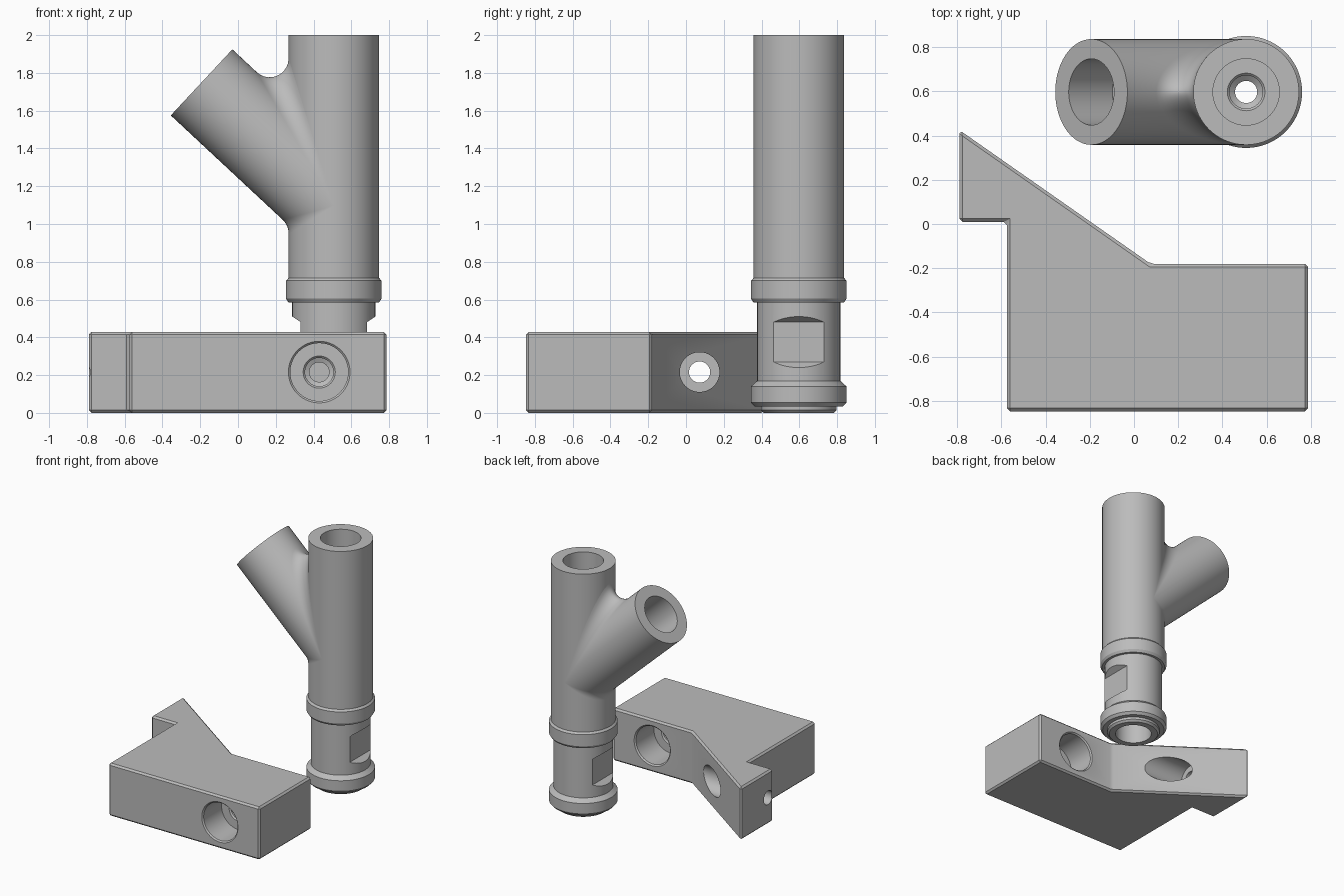
import bpy, bmesh
from math import sin, cos, pi, radians
from mathutils import Vector, Matrix

SEG = 96
if "Cube" in bpy.data.objects:
    bpy.data.objects.remove(bpy.data.objects["Cube"])

steel = bpy.data.materials.new("plain grey metal")
steel.use_nodes = True
GREY = (0.5, 0.5, 0.5, 1)
steel.diffuse_color = GREY
steel.node_tree.nodes["Principled BSDF"].inputs["Base Color"].default_value = GREY


def make_object(name, bm):
    bmesh.ops.remove_doubles(bm, verts=bm.verts, dist=1e-5)
    bmesh.ops.recalc_face_normals(bm, faces=bm.faces)
    mesh = bpy.data.meshes.new(name)
    bm.to_mesh(mesh)
    bm.free()
    mesh.materials.append(steel)
    obj = bpy.data.objects.new(name, mesh)
    bpy.context.collection.objects.link(obj)
    return obj


def loft(name, rings):
    """Skin a list of equally long closed rings of points."""
    bm = bmesh.new()
    rows = [[bm.verts.new(p) for p in ring] for ring in rings]
    for a, b in zip(rows, rows[1:]):
        for i in range(len(a)):
            j = (i + 1) % len(a)
            bm.faces.new((a[i], a[j], b[j], b[i]))
    return make_object(name, bm)


def lathe(name, profile, matrix):
    """Turn (radius, height) points around the local z axis."""
    turns = [2 * pi * i / SEG for i in range(SEG)]
    return loft(name, [[matrix @ Vector((r * cos(t), r * sin(t), h)) for t in turns]
                       for r, h in profile])


def prism(name, outline, axis, start, length):
    """Extrude a flat outline along y or z."""
    place = {"y": lambda u, w: (u, start, w), "z": lambda u, w: (u, w, start)}[axis]
    bm = bmesh.new()
    face = bm.faces.new([bm.verts.new(place(*p)) for p in outline])
    grown = bmesh.ops.extrude_face_region(bm, geom=[face])["geom"]
    move = Vector((0, length, 0)) if axis == "y" else Vector((0, 0, length))
    bmesh.ops.translate(bm, vec=move, verts=[g for g in grown if isinstance(g, bmesh.types.BMVert)])
    return make_object(name, bm)


def cut(obj, cutters):
    """Subtract the cutters and bake the result."""
    for c in cutters:
        mod = obj.modifiers.new("cut", "BOOLEAN")
        mod.operation, mod.solver, mod.object = "DIFFERENCE", "EXACT", c
    bpy.context.view_layer.update()
    graph = bpy.context.evaluated_depsgraph_get()
    mesh = bpy.data.meshes.new_from_object(obj.evaluated_get(graph))
    obj.modifiers.clear()
    obj.data = mesh
    for c in cutters:
        bpy.data.objects.remove(c)


def smooth(obj, angle=20):
    bpy.ops.object.select_all(action="DESELECT")
    obj.select_set(True)
    bpy.context.view_layer.objects.active = obj
    bpy.ops.object.shade_smooth_by_angle(angle=radians(angle))


# Upright pipe with two collars, a lip and stepped bores at both ends
PX, PY, R = 0.507, 0.597, 0.239
pipe = lathe("upright_pipe", [
    (0, 0.3), (0.05, 0.3), (0.05, 0.25), (0.137, 0.25), (0.137, 0), (0.185, 0),
    (0.2, 0.015), (0.2, 0.035), (0.235, 0.035), (0.253, 0.055), (0.253, 0.14),
    (0.22, 0.17), (0.22, 0.585), (0.24, 0.585), (0.253, 0.605), (0.253, 0.7),
    (R, 0.715), (R, 2), (0.15, 2), (0.15, 1.74), (0.085, 1.74), (0.075, 1.73),
    (0.075, 1.68), (0.05, 1.66), (0.05, 0.3)],
    Matrix.Translation((PX, PY, 0)))
# join the bottom and top bores into one through passage
bm = bmesh.new()
bm.from_mesh(pipe.data)
hub = [v for v in bm.verts if (v.co.xy - Vector((PX, PY))).length < 0.01]
bmesh.ops.delete(bm, geom=hub, context="VERTS")
bmesh.ops.recalc_face_normals(bm, faces=bm.faces)
bm.to_mesh(pipe.data)
bm.free()

# Wrench flats on both sides of the neck
flats = [prism("flat_cutter", [(PX + s * x, z) for x, z in
                               ((0.175, 0.27), (0.175, 0.48), (0.25, 0.53), (0.25, 0.22))],
               "y", PY - 0.3, 0.6) for s in (-1, 1)]
cut(pipe, flats)
smooth(pipe)

# Slanted branch, blended into the pipe by a rolling-ball fillet
A, BALL, LENGTH, STEPS = radians(47), 0.1, 0.957, 10
root = Vector((PX, PY, 1.097))
along, up, side = Vector((-sin(A), 0, cos(A))), Vector((cos(A), 0, sin(A))), Vector((0, 1, 0))
angles = [2 * pi * i / SEG for i in range(SEG)]


def radial(t):
    return up * cos(t) + side * sin(t)


def fillet_point(t, k):
    rho = R + BALL
    s = rho * (cos(t) * cos(A) + abs(cos(t))) / sin(A)
    centre = root + along * s + radial(t) * rho
    to_branch = -radial(t)
    to_pipe = Vector((PX - centre.x, PY - centre.y, 0)).normalized()
    if to_branch.angle(to_pipe) < 1e-4:
        return centre + to_branch * BALL
    return centre + to_branch.slerp(to_pipe, k) * BALL


bore = [(0, 0.37), (0.05, 0.37), (0.05, 0.33), (0.075, 0.32), (0.075, 0.28),
        (0.085, 0.27), (0.15, 0.27), (0.15, 0), (R, 0)]
rings = [[root + along * (LENGTH - d) + radial(t) * r for t in angles] for r, d in bore]
rings += [[fillet_point(t, k / STEPS) for t in angles] for k in range(STEPS + 1)]
smooth(loft("slanted_branch", rings), 25)

# Chamfered block with a slanted back and a notch
block = prism("mounting_block", [(-0.79, 0.425), (-0.79, 0.01), (-0.575, 0.01), (-0.575, -0.847),
                                 (0.787, -0.847), (0.787, -0.18), (0.075, -0.18)],
              "z", 0, 0.428)
bm = bmesh.new()
bm.from_mesh(block.data)
bmesh.ops.bevel(bm, geom=bm.edges[:], offset=0.014, segments=1, affect="EDGES", profile=0.5)
bm.to_mesh(block.data)
bm.free()

# Stepped ports in front and back, and a cross hole along x
port = [(0, -0.03), (0.163, -0.03), (0.163, 0), (0.153, 0.01), (0.153, 0.24), (0.085, 0.24),
        (0.075, 0.25), (0.075, 0.28), (0.052, 0.29), (0.052, 0.31), (0, 0.31)]
cross = [(0, -0.05), (0.105, -0.05), (0.105, 0.5), (0.056, 0.5), (0.056, 0.9), (0, 0.9)]
HZ = 0.216
cut(block, [
    lathe("front_port_cutter", port,
          Matrix.Translation((0.43, -0.847, HZ)) @ Matrix.Rotation(-pi / 2, 4, "X")),
    lathe("back_port_cutter", port,
          Matrix.Translation((0.43, -0.18, HZ)) @ Matrix.Rotation(pi / 2, 4, "X")),
    lathe("cross_hole_cutter", cross,
          Matrix.Translation((0, 0.072, HZ)) @ Matrix.Rotation(-pi / 2, 4, "Y"))])
smooth(block)
